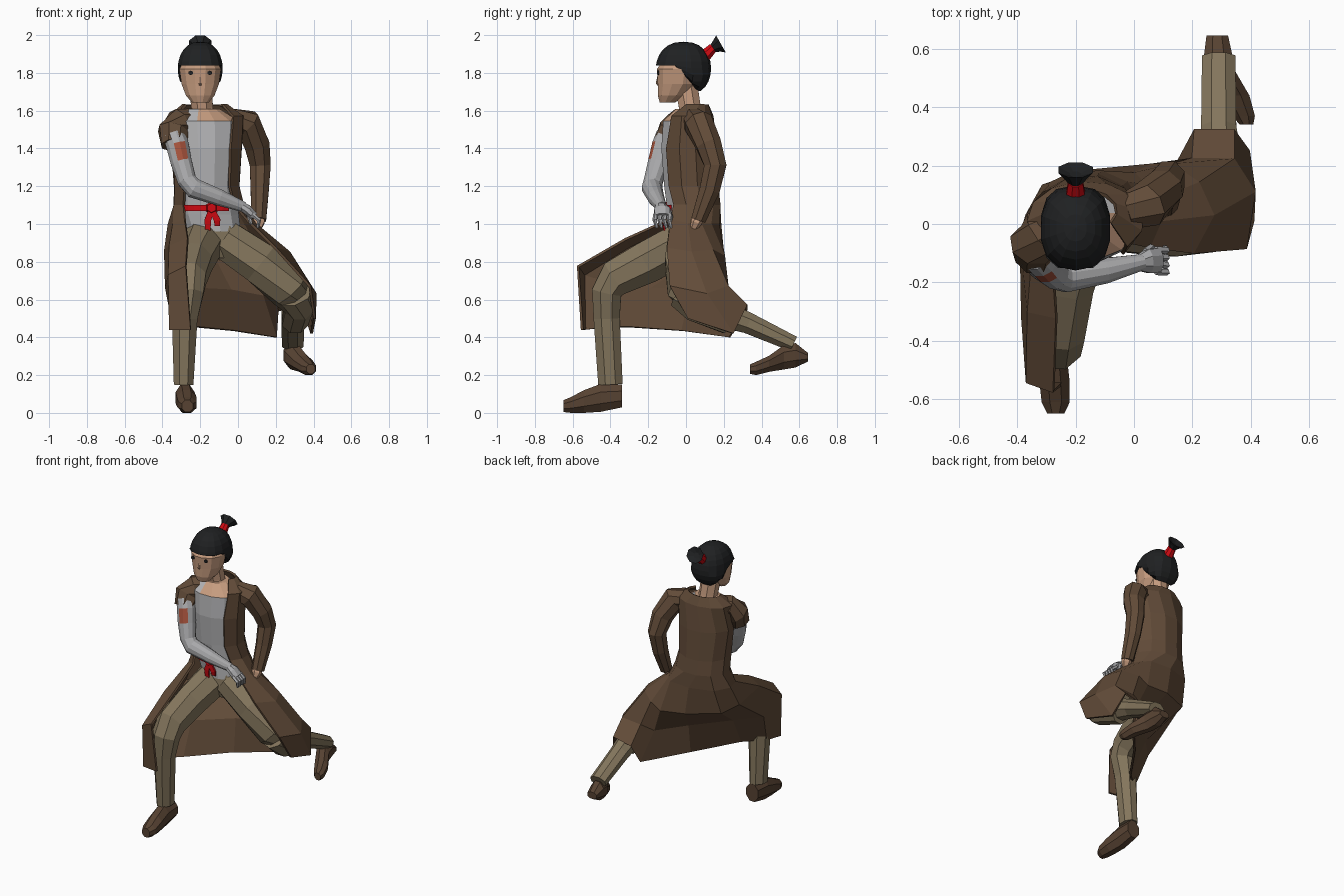
import bpy, bmesh, math
from mathutils import Vector


def material(name, r, g, b):
    m = bpy.data.materials.new(name)
    m.diffuse_color = (r, g, b, 1)
    return m


COAT = material("coat brown", .122, .071, .04)
SHOE = material("shoe brown", .095, .055, .032)
PANTS = material("khaki cloth", .23, .18, .108)
SHIRT = material("shirt grey", .46, .46, .47)
METAL = material("metal grey", .41, .41, .42)
SKIN = material("skin", .56, .33, .21)
HAIR = material("black hair", .014, .015, .016)
RED = material("red cloth", .62, .003, .006)
PATCH = material("rust patch", .38, .085, .045)


def finish(name, bm, mats, rule=None):
    bmesh.ops.recalc_face_normals(bm, faces=bm.faces)
    if rule:
        for f in bm.faces:
            f.material_index = rule(f.calc_center_median(), f.normal)
    me = bpy.data.meshes.new(name)
    bm.to_mesh(me)
    bm.free()
    for m in mats:
        me.materials.append(m)
    ob = bpy.data.objects.new(name, me)
    bpy.context.collection.objects.link(ob)
    return ob


def tube(name, pts, mats, sides=8, ref=(1, 0, 0), axis=None, rule=None):
    """Loft elliptical rings through (x, y, z, r1[, r2])."""
    bm = bmesh.new()
    P = [Vector(p[:3]) for p in pts]
    rings = []
    for i, p in enumerate(pts):
        t = Vector(axis) if axis else P[min(i + 1, len(P) - 1)] - P[max(i - 1, 0)]
        t.normalize()
        u = Vector(ref)
        u = (u - t * u.dot(t)).normalized()
        v = t.cross(u)
        ring = []
        for k in range(sides):
            a = 2 * math.pi * (k + .5) / sides
            ring.append(bm.verts.new(P[i] + u * p[3] * math.cos(a) + v * p[-1] * math.sin(a)))
        rings.append(ring)
    for a, b in zip(rings, rings[1:]):
        for k in range(sides):
            j = (k + 1) % sides
            bm.faces.new((a[k], a[j], b[j], b[k]))
    bm.faces.new(rings[0])
    bm.faces.new(rings[-1])
    return finish(name, bm, mats, rule)


def sheet(name, rows, mat, thick):
    """Open cloth surface through rows of points."""
    bm = bmesh.new()
    g = [[bm.verts.new(p) for p in r] for r in rows]
    for a, b in zip(g, g[1:]):
        for k in range(len(a) - 1):
            bm.faces.new((a[k], a[k + 1], b[k + 1], b[k]))
    ob = finish(name, bm, [mat])
    s = ob.modifiers.new("thickness", 'SOLIDIFY')
    s.thickness, s.offset = thick, 0
    return ob


def arc(z, cx, cy, rx, ry, a0, a1, n=10):
    out = []
    for k in range(n):
        a = math.radians(a0 + (a1 - a0) * k / (n - 1))
        out.append((cx - rx * math.sin(a), cy - ry * math.cos(a), z))
    return out


UP = (0, 0, 1)

# Torso with shirt; bare upper chest at the collar
tube("shirt", [(-.13, .03, .96, .15, .125), (-.15, .03, 1.05, .16, .13), (-.165, .015, 1.2, .15, .135),
               (-.165, 0, 1.4, .17, .135), (-.17, 0, 1.545, .18, .125), (-.185, .02, 1.61, .09, .075)],
     [SHIRT, SKIN], 12, axis=UP,
     rule=lambda c, n: int(c.z > 1.55 and c.y < .04 and c.x > -.22))
tube("pelvis", [(-.12, .02, .82, .09, .09), (-.12, .02, .9, .16, .115), (-.13, .03, .99, .15, .12)],
     [PANTS], 10, axis=UP)

# Long coat: torso arcs, then the skirt stretched diagonally from front knee to back knee
rows = [arc(1.63, -.175, .045, .115, .07, 60, 305),
        arc(1.57, -.165, .015, .195, .125, 60, 315),
        arc(1.4, -.165, .01, .185, .15, 35, 318),
        arc(1.2, -.165, .02, .172, .15, 42, 316),
        arc(1.1, -.155, .035, .185, .145, 45, 313)]
skirt = [
    [(-.28, -.1, 1.02), (-.34, -.06, 1), (-.365, .03, 1), (-.31, .13, 1), (-.15, .18, 1),
     (0, .17, 1), (.04, .13, 1), (.07, .08, 1), (.09, .01, 1), (.05, -.08, 1.02)],
    [(-.265, -.32, .92), (-.36, -.3, .88), (-.385, -.04, .86), (-.33, .08, .83), (-.12, .18, .81),
     (.06, .2, .79), (.13, .2, .83), (.22, .14, .86), (.27, .03, .85), (.2, -.1, .87)],
    [(-.275, -.572, .775), (-.365, -.54, .73), (-.38, -.32, .665), (-.24, -.18, .66), (-.04, .03, .65),
     (.13, .17, .62), (.2, .22, .66), (.34, .22, .67), (.41, .11, .63), (.38, -.085, .67)],
    [(-.25, -.55, .44), (-.36, -.535, .44), (-.34, -.41, .455), (-.22, -.3, .455), (-.02, -.02, .435),
     (.2, .23, .4), (.21, .32, .54), (.34, .32, .57), (.39, .25, .42), (.405, .01, .5)]]
sheet("coat", rows + skirt, COAT, .014)

# Legs and shoes
tube("front_leg", [(-.18, .02, .92, .12), (-.235, -.2, .8, .105, .12), (-.262, -.37, .715, .1, .105),
                   (-.27, -.42, .64, .095, .085), (-.282, -.42, .5, .073, .075), (-.288, -.4, .15, .056, .07)],
     [PANTS])
tube("back_leg", [(-.07, .01, .92, .11), (.12, 0, .79, .12), (.27, .01, .65, .11), (.32, .08, .57, .085),
                  (.3, .2, .52, .075), (.29, .33, .475, .06, .065), (.29, .57, .365, .045, .062)],
     [PANTS], ref=UP)
tube("back_knee", [(.3, 0, .63, .1, .1), (.325, .05, .565, .09, .08), (.3, .23, .49, .08, .075)], [PANTS], ref=UP)
FWD = (0, -1, 0)
tube("front_shoe", [(-.28, -.34, .09, .05, .066), (-.28, -.45, .08, .054, .08), (-.272, -.54, .06, .056, .065),
                    (-.268, -.61, .042, .052, .045), (-.268, -.648, .036, .032, .034)], [SHOE], axis=FWD)
tube("back_shoe", [(.285, .645, .295, .04, .025), (.288, .58, .305, .052, .07), (.3, .52, .295, .052, .07),
                   (.345, .44, .26, .054, .046), (.375, .37, .235, .042, .038), (.385, .34, .232, .025, .027)],
     [SHOE], axis=FWD)

# Covered arm, hand on hip
tube("long_sleeve", [(-.03, .04, 1.55, .065), (.045, .065, 1.535, .08), (.1, .12, 1.42, .072),
                     (.118, .155, 1.31, .064, .06), (.115, .125, 1.18, .058, .052), (.11, .065, 1.02, .042)],
     [COAT], ref=(0, 1, 0))
tube("resting_hand", [(.11, .068, 1.04, .03), (.11, .055, 1.01, .035, .03), (.105, .04, .975, .02)], [SKIN], 6)

# Metal arm with a rust patch
tube("short_sleeve", [(-.23, .02, 1.545, .07), (-.31, -.03, 1.53, .085), (-.343, -.07, 1.49, .085),
                      (-.335, -.105, 1.42, .075)], [COAT], ref=(0, 1, 0))
tube("metal_arm", [(-.34, -.1, 1.47, .06), (-.32, -.12, 1.415, .062), (-.3, -.145, 1.325, .058),
                   (-.27, -.172, 1.23, .052), (-.235, -.18, 1.19, .055), (-.1, -.16, 1.14, .045),
                   (.03, -.13, 1.09, .028)], [METAL, PATCH], 12, ref=(0, 1, 0),
     rule=lambda c, n: int(1.33 < c.z < 1.42 and n.y < -.7 and n.x > -.3))
tube("metal_palm", [(.01, -.135, 1.1, .026), (.05, -.127, 1.075, .045, .028), (.085, -.125, 1.04, .045, .024)],
     [METAL], ref=(0, 1, 0))
for i in range(4):
    y = -.162 + .025 * i
    tube("metal_finger_%d" % i, [(.075, y, 1.05, .013), (.112, y - .003, 1.02, .012), (.105, y + .008, .98, .008)],
         [METAL], 5, ref=(0, 1, 0))
tube("metal_thumb", [(.04, -.095, 1.08, .014), (.06, -.08, 1.04, .012), (.07, -.085, 1.0, .008)], [METAL], 5)

# Sash, knot and tails
sheet("sash", [arc(z, -.155, .03, .168, .144, 52, -38, 8) for z in (1.1, 1.068)], RED, .014)
tube("sash_knot", [(-.14, -.1, 1.085, .036, .034), (-.14, -.137, 1.085, .026, .024)], [RED], 6)
for x, z in ((-.16, .965), (-.11, .99)):
    tube("sash_tail", [(-.14, -.122, 1.08, .02, .008), (x, -.12, 1.02, .025, .008), (x, -.114, z, .02, .006)],
         [RED], 4)

# Head
tube("neck", [(-.185, .03, 1.52, .07), (-.19, .02, 1.62, .062), (-.2, 0, 1.74, .065)], [SKIN])
tube("face", [(-.2, -.1, 1.642, .045, .04), (-.2, -.072, 1.68, .078, .08), (-.2, -.045, 1.74, .102, .108),
              (-.2, -.038, 1.82, .114, .12), (-.2, -.025, 1.88, .085, .09)], [SKIN], 12, axis=UP)
tube("nose", [(-.2, -.145, 1.79, .005), (-.2, -.152, 1.745, .01, .008), (-.2, -.146, 1.735, .006)], [SKIN], 6)
for s in (-1, 1):
    tube("eye", [(-.2 + s * .05, -.142, 1.8, .014, .012), (-.2 + s * .05, -.151, 1.8, .014, .012)],
         [HAIR], 6, axis=FWD)

# Hair cap: a squared-off dome whose underside follows the hairline
bm = bmesh.new()
bmesh.ops.create_uvsphere(bm, u_segments=14, v_segments=12, radius=1)
for v in bm.verts:
    power = .85 if v.co.z > -.01 else .7
    x, y = (math.copysign(abs(c) ** power, c) for c in v.co.xy)
    y = -.013 + .146 * y
    hairline = 1.84 - max(0, min(1, (y + .04) / .12)) * .165
    v.co = Vector((-.2 + .121 * x, y, max(1.825 + .14 * v.co.z, hairline)))
finish("hair", bm, [HAIR])

# Topknot
tube("hair_band", [(-.2, .085, 1.875, .038), (-.2, .145, 1.935, .027)], [RED])
tube("topknot", [(-.2, .135, 1.925, .02), (-.2, .165, 1.945, .045, .04), (-.2, .185, 1.953, .064, .056),
                 (-.2, .17, 1.945, .02)], [HAIR], 8, axis=(0, .87, .49))
